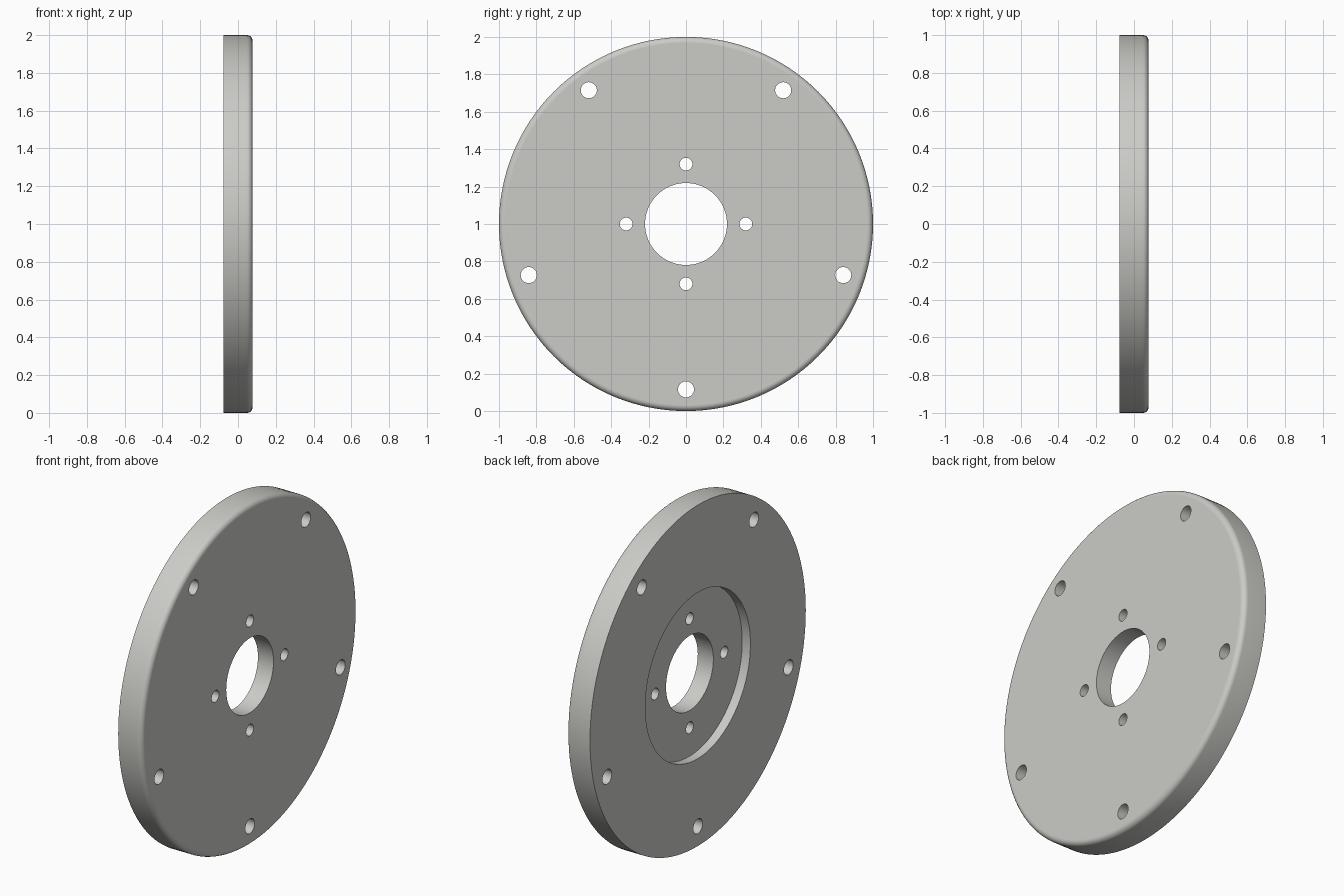
import bpy, bmesh, math
from mathutils import Matrix, Vector

if "Cube" in bpy.data.objects:
    bpy.data.objects.remove(bpy.data.objects["Cube"])

HALF = 0.077       # half thickness of the plate
FILLET = 0.03      # rounded outer edge on the +x side
RECESS_R, RECESS_D = 0.487, 0.053
BORE_R = 0.219
SEGMENTS = 128

grey = bpy.data.materials.new("light warm grey")
grey.diffuse_color = (0.60, 0.60, 0.57, 1)
grey.use_nodes = True
grey.node_tree.nodes["Principled BSDF"].inputs["Base Color"].default_value = grey.diffuse_color


def finish(name, bm):
    mesh = bpy.data.meshes.new(name)
    bm.to_mesh(mesh)
    bm.free()
    mesh.materials.append(grey)
    obj = bpy.data.objects.new(name, mesh)
    bpy.context.collection.objects.link(obj)
    return obj


# Plate: closed (x, radius) profile turned around the x axis
profile = [(HALF, BORE_R)]
for i in range(9):
    a = math.pi / 2 * i / 8
    profile.append((HALF - FILLET + FILLET * math.cos(a),
                    1 - FILLET + FILLET * math.sin(a)))
profile += [(-HALF, 1), (-HALF, RECESS_R),
            (-HALF + RECESS_D, RECESS_R), (-HALF + RECESS_D, BORE_R)]
bm = bmesh.new()
rings = []
for s in range(SEGMENTS):
    t = 2 * math.pi * s / SEGMENTS
    rings.append([bm.verts.new((x, r * math.cos(t), 1 + r * math.sin(t)))
                  for x, r in profile])
n = len(profile)
for s in range(SEGMENTS):
    a, b = rings[s], rings[(s + 1) % SEGMENTS]
    for i in range(n):
        j = (i + 1) % n
        bm.faces.new((a[i], a[j], b[j], b[i]))
bmesh.ops.recalc_face_normals(bm, faces=bm.faces)
plate = finish("drilled_plate", bm)

# Bolt holes: four around the bore, five near the rim
bm = bmesh.new()
for count, circle, radius, start in ((4, 0.32, 0.034, 0), (5, 0.884, 0.043, -90)):
    for k in range(count):
        t = math.radians(start + 360 * k / count)
        place = (Matrix.Translation(Vector((0, circle * math.cos(t), 1 + circle * math.sin(t))))
                 @ Matrix.Rotation(math.pi / 2, 4, 'Y'))
        bmesh.ops.create_cone(bm, cap_ends=True, segments=32, radius1=radius,
                              radius2=radius, depth=0.4, matrix=place)
cutter = finish("bolt_hole_cutter", bm)
cutter.hide_render = True

# Drill the holes and apply
mod = plate.modifiers.new("bolt holes", 'BOOLEAN')
mod.operation = 'DIFFERENCE'
mod.solver = 'EXACT'
mod.object = cutter
bpy.context.view_layer.objects.active = plate
plate.select_set(True)
cutter.select_set(False)
bpy.ops.object.modifier_apply(modifier=mod.name)
bpy.data.objects.remove(cutter)

# Smooth round walls, flat planar faces
bpy.ops.object.shade_smooth_by_angle(angle=math.radians(30))
for p in plate.data.polygons:
    p.use_smooth = abs(p.normal.x) < 0.999
